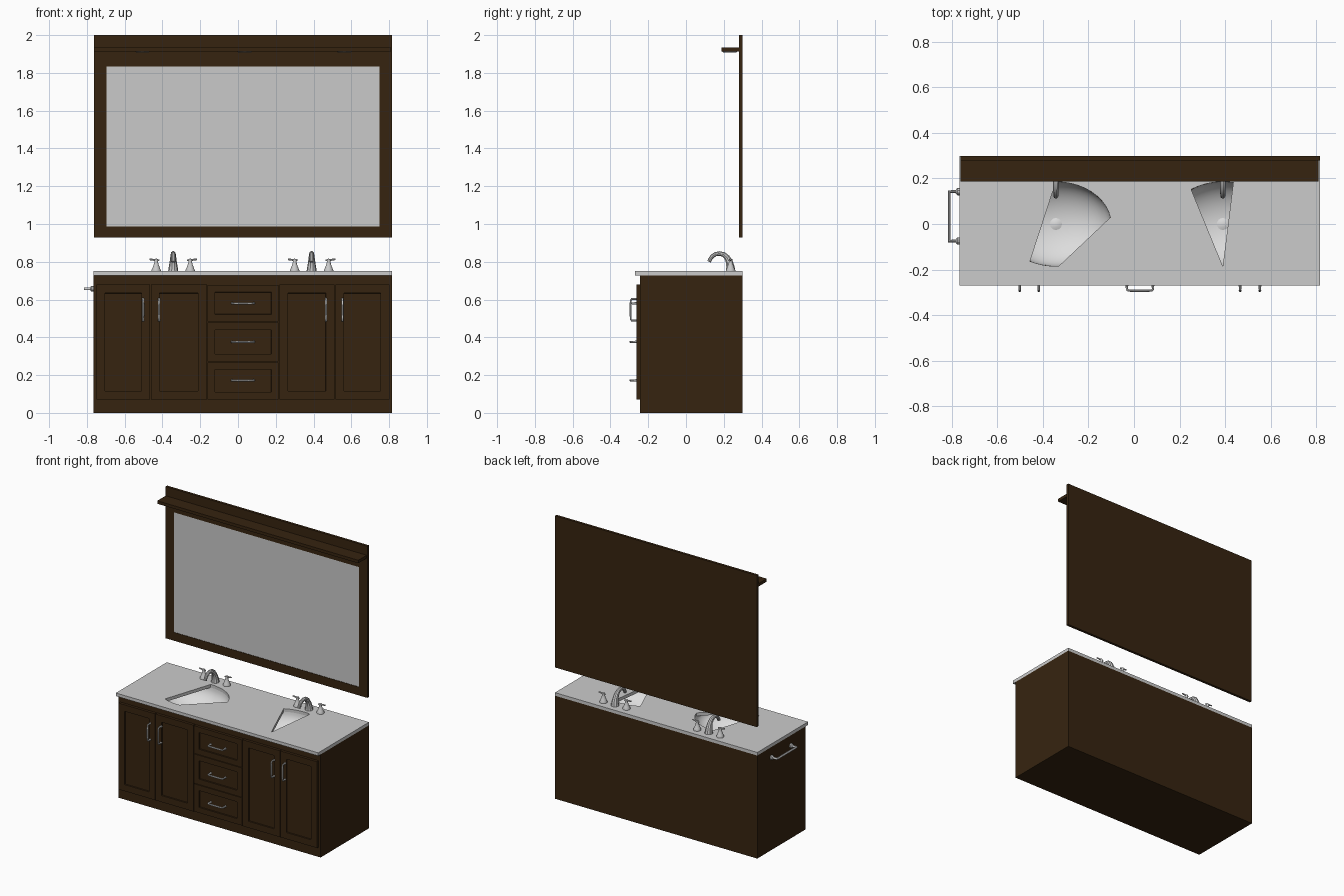
import bpy, bmesh, math
from mathutils import Vector

if "Cube" in bpy.data.objects:
    bpy.data.objects.remove(bpy.data.objects["Cube"])


def material(name, rgb):
    m = bpy.data.materials.new(name)
    m.diffuse_color = (*rgb, 1)
    m.use_nodes = True
    m.node_tree.nodes["Principled BSDF"].inputs["Base Color"].default_value = m.diffuse_color
    return m


WOOD = material("dark_wood", (0.037, 0.0175, 0.005))
STONE = material("grey_stone", (0.6, 0.6, 0.6))
GLASS = material("mirror_glass", (0.59, 0.59, 0.59))
BASIN = material("white_porcelain", (0.72, 0.72, 0.72))
METAL = material("chrome", (0.6, 0.6, 0.6))


def finish(name, bm, mat, smooth=False):
    me = bpy.data.meshes.new(name)
    bm.to_mesh(me)
    bm.free()
    ob = bpy.data.objects.new(name, me)
    bpy.context.collection.objects.link(ob)
    me.materials.append(mat)
    if smooth:
        smooth_by_angle(ob)
    return ob


def select(ob):
    bpy.ops.object.select_all(action='DESELECT')
    ob.select_set(True)
    bpy.context.view_layer.objects.active = ob


def smooth_by_angle(ob):
    select(ob)
    bpy.ops.object.shade_smooth_by_angle(angle=math.radians(35))


def box(name, x, y, z, mat, panel=0, open_top=False):
    """Box from (min, max) ranges; panel > 0 recesses the front face."""
    bm = bmesh.new()
    bmesh.ops.create_cube(bm, size=1)
    for v in bm.verts:
        v.co = Vector([r[0] + (c + 0.5) * (r[1] - r[0]) for c, r in zip(v.co, (x, y, z))])
    bm.normal_update()
    if panel:
        front = [f for f in bm.faces if f.normal.y < -0.9]
        bmesh.ops.inset_individual(bm, faces=front, thickness=panel)
        bmesh.ops.inset_individual(bm, faces=front, thickness=0.001, depth=-0.009)
    if open_top:
        bmesh.ops.delete(bm, geom=[f for f in bm.faces if f.normal.z > 0.9], context='FACES')
    return finish(name, bm, mat)


def lathe(name, profile, centre, mat, scale=(1, 1), inward=False, n=32):
    """Spin (radius, height) points around a vertical axis."""
    bm = bmesh.new()
    vs = [bm.verts.new((r, 0, z)) for r, z in profile]
    es = [bm.edges.new(p) for p in zip(vs, vs[1:])]
    bmesh.ops.spin(bm, geom=vs + es, cent=(0, 0, 0), axis=(0, 0, 1),
                   angle=2 * math.pi, steps=n)
    bmesh.ops.remove_doubles(bm, verts=bm.verts, dist=1e-5)
    for v in bm.verts:
        v.co = Vector((v.co.x * scale[0], v.co.y * scale[1], v.co.z)) + Vector(centre)
    bmesh.ops.recalc_face_normals(bm, faces=bm.faces)
    if inward:
        bmesh.ops.reverse_faces(bm, faces=bm.faces)
    return finish(name, bm, mat, True)


def tube(name, points, radii, mat=METAL):
    """Round tube along a path with one radius per point."""
    cu = bpy.data.curves.new(name, 'CURVE')
    cu.dimensions = '3D'
    cu.bevel_depth = 1
    cu.bevel_resolution = 3
    cu.use_fill_caps = True
    sp = cu.splines.new('POLY')
    sp.points.add(len(points) - 1)
    for p, co, r in zip(sp.points, points, radii):
        p.co = (*co, 1)
        p.radius = r
    ob = bpy.data.objects.new(name, cu)
    bpy.context.collection.objects.link(ob)
    cu.materials.append(mat)
    select(ob)
    bpy.ops.object.convert(target='MESH')
    smooth_by_angle(bpy.context.object)


XL, XR, BACK = -0.766, 0.816, 0.298

# cabinet carcass, doors and drawers
box("cabinet", (XL, XR), (-0.243, BACK), (0, 0.728), WOOD, open_top=True)
G = 0.002
FRONT = (-0.262, -0.243)
for i, (a, b) in enumerate([(-0.752, -0.463), (-0.463, -0.163), (0.217, 0.513), (0.513, 0.803)]):
    box(f"door_{i+1}", (a + G, b - G), FRONT, (0.07, 0.68), WOOD, panel=0.065)
for i, (a, b) in enumerate([(0.07, 0.27), (0.27, 0.481), (0.481, 0.68)]):
    box(f"drawer_{i+1}", (-0.163 + G, 0.217 - G), FRONT, (a + G, b - G), WOOD, panel=0.055)


# bow pulls on doors and drawers
def pull(name, x, z, vertical):
    pts, rad = [], []
    for t, y, r in [(-1, -0.258, 0.007), (-1, -0.288, 0.005), (-0.9, -0.292, 0.005),
                    (-0.45, -0.293, 0.006), (0, -0.293, 0.006), (0.45, -0.293, 0.006),
                    (0.9, -0.292, 0.005), (1, -0.288, 0.005), (1, -0.258, 0.007)]:
        s = 0.057 * t
        pts.append((x, y, z + s) if vertical else (x + s, y, z))
        rad.append(r)
    tube(name, pts, rad)


for i, x in enumerate((-0.502, -0.418, 0.466, 0.553)):
    pull(f"door_pull_{i+1}", x, 0.546, True)
for i, z in enumerate((0.172, 0.376, 0.58)):
    pull(f"drawer_pull_{i+1}", 0.026, z, False)

# towel bar on the left side
tube("towel_bar", [(XL, 0.142, 0.657), (-0.811, 0.142, 0.657),
                   (-0.811, -0.075, 0.657), (XL, -0.075, 0.657)], [0.008] * 4)
for i, y in enumerate((0.142, -0.075)):
    tube(f"towel_bar_flange_{i+1}", [(XL, y, 0.657), (-0.776, y, 0.657), (-0.782, y, 0.657)],
         [0.016, 0.016, 0.01])

# countertop with the two sink openings cut through
top = box("countertop", (XL, XR), (-0.27, BACK), (0.728, 0.75), STONE)
RX, RY = 0.242, 0.185


def arc(cx, a, b, n=10):
    return [(cx + RX * math.cos(math.radians(a + (b - a) * i / n)),
             RY * math.sin(math.radians(a + (b - a) * i / n))) for i in range(n + 1)]


SINKS = (-0.343, 0.39)
OPENINGS = (arc(SINKS[0], 9, 90) + arc(SINKS[0], 242, 273, 5),
            arc(SINKS[1], 79, 125) + [(SINKS[1], -RY)])
for outline in OPENINGS:
    bm = bmesh.new()
    f = bm.faces.new([bm.verts.new((x, y, 0.70)) for x, y in outline])
    ext = bmesh.ops.extrude_face_region(bm, geom=[f])['geom']
    bmesh.ops.translate(bm, vec=(0, 0, 0.1), verts=[v for v in ext if isinstance(v, bmesh.types.BMVert)])
    bmesh.ops.recalc_face_normals(bm, faces=bm.faces)
    cutter = finish("cutter", bm, STONE)
    cutter.hide_render = True
    mod = top.modifiers.new("opening", 'BOOLEAN')
    mod.operation = 'DIFFERENCE'
    mod.object = cutter
    select(top)
    bpy.ops.object.modifier_apply(modifier=mod.name)
    bpy.data.objects.remove(cutter)

# sinks and faucets
for i, cx in enumerate(SINKS):
    side = ("left", "right")[i]
    bowl = [(math.sin(t * math.pi / 24), -0.13 * math.cos(t * math.pi / 24)) for t in range(13)]
    lathe(f"{side}_basin", bowl, (cx, 0, 0.729), BASIN, (RX, RY), inward=True, n=48)
    lathe(f"{side}_drain", [(0, 0.007), (0.015, 0.005), (0.026, 0.001), (0.026, -0.002), (0, -0.002)],
          (cx, 0, 0.601), BASIN)
    # arched spout
    path = [(0.236, 0.75), (0.235, 0.775), (0.229, 0.80), (0.217, 0.823), (0.2, 0.838),
            (0.178, 0.844), (0.156, 0.84), (0.138, 0.828), (0.127, 0.812), (0.122, 0.80)]
    tube(f"{side}_spout", [(cx, y, z) for y, z in path],
         [0.027, 0.023, 0.019, 0.016, 0.014, 0.0125, 0.012, 0.0115, 0.011, 0.011])
    # conical valve handles with outward levers
    for s, d in ((-1, "left"), (1, "right")):
        hx = cx + s * 0.09
        lathe(f"{side}_valve_{d}", [(0, 0), (0.025, 0), (0.025, 0.005), (0.02, 0.016), (0.013, 0.035),
                                    (0.009, 0.05), (0.01, 0.057), (0.009, 0.064), (0, 0.067)],
              (hx, 0.236, 0.75), METAL, n=24)
        tube(f"{side}_lever_{d}", [(hx - s * 0.016, 0.236, 0.807), (hx, 0.236, 0.809),
                                   (hx + s * 0.036, 0.236, 0.813)], [0.004, 0.006, 0.0045])

# mirror: backing board, frame rails, glass, shelf with lamps
FY = (0.28, 0.288)
box("mirror_backing", (XL + 0.004, XR), (0.288, BACK), (0.928, 2.0), WOOD)
box("frame_left", (XL + 0.004, -0.697), FY, (0.928, 2.0), WOOD)
box("frame_right", (0.75, XR), FY, (0.928, 2.0), WOOD)
box("frame_bottom", (-0.697, 0.75), FY, (0.928, 0.987), WOOD)
box("frame_top", (-0.697, 0.75), FY, (1.835, 2.0), WOOD)
box("mirror_glass", (-0.697, 0.75), (0.283, 0.288), (0.987, 1.835), GLASS)
box("shelf", (XL + 0.004, 0.81), (0.187, 0.28), (1.914, 1.935), WOOD)
for i, x in enumerate((-0.506, 0.036, 0.563)):
    lathe(f"shelf_lamp_{i+1}", [(0, -0.006), (0.034, -0.006), (0.04, 0), (0, 0)],
          (x, 0.232, 1.914), METAL)
